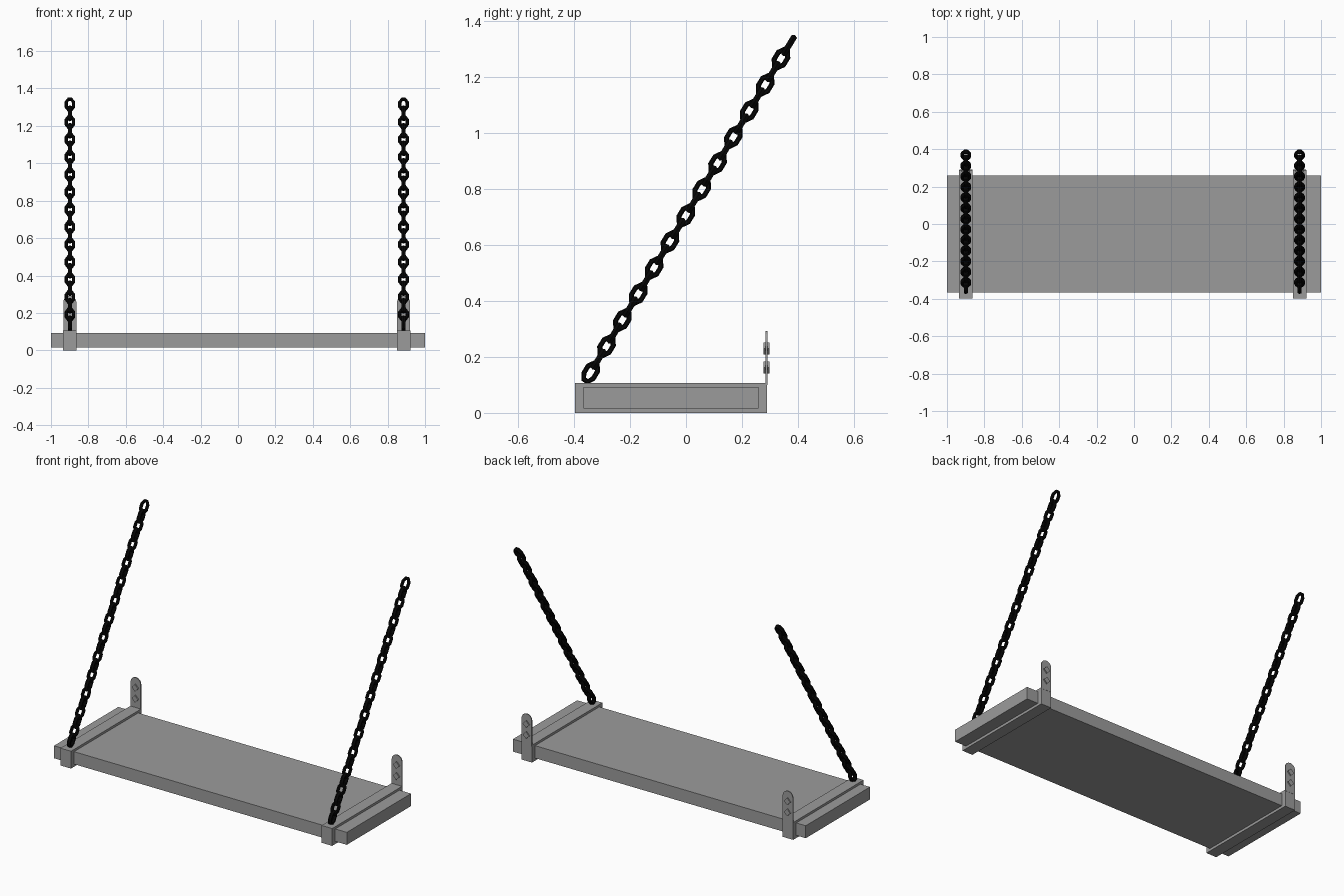
import bpy, bmesh, math
from mathutils import Vector, Matrix

if "Cube" in bpy.data.objects:
    bpy.data.objects.remove(bpy.data.objects["Cube"])

def material(name, value):
    mat = bpy.data.materials.new(name)
    mat.diffuse_color = (value, value, value, 1)
    mat.use_nodes = True
    mat.node_tree.nodes["Principled BSDF"].inputs["Base Color"].default_value = mat.diffuse_color
    return mat

black = material("black_metal", 0.002)
grey = material("dark_grey", 0.33)

def finish(bm, name, mat=grey):
    bmesh.ops.recalc_face_normals(bm, faces=bm.faces)
    me = bpy.data.meshes.new(name)
    bm.to_mesh(me)
    bm.free()
    ob = bpy.data.objects.new(name, me)
    bpy.context.collection.objects.link(ob)
    me.materials.append(mat)
    return ob

def box(name, lo, hi):
    lo, hi = Vector(lo), Vector(hi)
    bm = bmesh.new()
    m = Matrix.Translation((lo + hi) / 2) @ Matrix.Diagonal((*(hi - lo), 1))
    bmesh.ops.create_cube(bm, size=1, matrix=m)
    return finish(bm, name)

def add_link(bm, m, half_w=0.0195, half_l=0.034, wire=0.0095, depth=0.0125, segs=8, sides=6):
    """Faceted oval ring in the local xz plane, long along z."""
    rings = []
    for i in range(segs):
        a = 2 * math.pi * (i + 0.5) / segs
        out = Vector((math.cos(a), 0, math.sin(a)))
        c = Vector((half_w * out.x, 0, half_l * out.z)) / math.cos(math.pi / segs)
        rings.append([bm.verts.new(m @ (c + out * wire * math.cos(t) + Vector((0, depth * math.sin(t), 0))))
                      for t in (2 * math.pi * k / sides for k in range(sides))])
    for i in range(segs):
        p, q = rings[i], rings[(i + 1) % segs]
        for k in range(sides):
            j = (k + 1) % sides
            bm.faces.new((p[k], q[k], q[j], p[j]))

# Seat board
box("seat_board", (-1, -0.367, 0.016), (1, 0.26, 0.093))

for side, cx in (("left", -0.899), ("right", 0.885)):
    # Strap wrapped around the board
    box(side + "_strap", (cx - 0.036, -0.397, 0), (cx + 0.036, 0.29, 0.107))

    # Upright mounting tab with rounded top
    bm = bmesh.new()
    w = 0.035
    prof = [(-w, 0.1)] + [(-w * math.cos(math.pi * i / 8), 0.257 + w * math.sin(math.pi * i / 8))
                          for i in range(9)] + [(w, 0.1)]
    f = bm.faces.new([bm.verts.new((cx + x, 0.285, z)) for x, z in prof])
    r = bmesh.ops.extrude_face_region(bm, geom=[f])
    bmesh.ops.translate(bm, vec=(0, 0.006, 0), verts=[v for v in r["geom"] if isinstance(v, bmesh.types.BMVert)])
    finish(bm, side + "_mounting_tab")

    # Two diamond-shaped bolts through the tab
    bm = bmesh.new()
    for z in (0.162, 0.23):
        m = Matrix.Translation((cx, 0.288, z)) @ Matrix.Rotation(math.pi / 2, 4, 'X')
        bmesh.ops.create_cone(bm, cap_ends=True, segments=4, radius1=0.022, radius2=0.022, depth=0.02, matrix=m)
    finish(bm, side + "_bolts")

    # Slanted chain of links alternating a quarter turn
    bm = bmesh.new()
    start, stop = Vector((cx, -0.341, 0.145)), Vector((cx, 0.368, 1.314))
    d = stop - start
    tilt = Matrix.Rotation(-math.atan2(d.y, d.z), 4, 'X')
    for i in range(26):
        turn = Matrix.Rotation(math.pi / 2 if i % 2 == 0 else 0, 4, 'Z')
        add_link(bm, Matrix.Translation(start.lerp(stop, i / 25)) @ tilt @ turn)
    finish(bm, side + "_chain", black)
